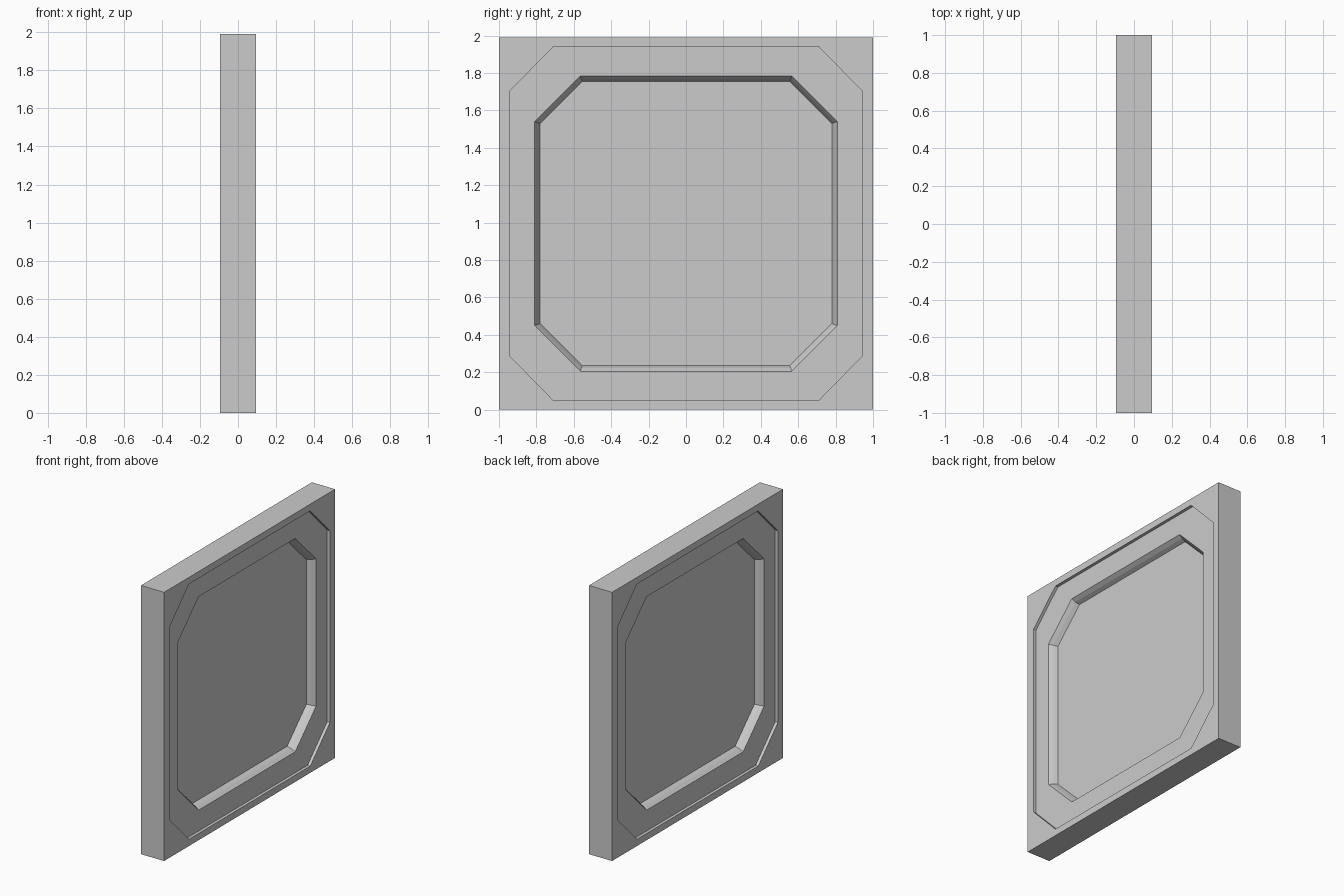
import bpy, bmesh

cube = bpy.data.objects.get("Cube")
if cube:
    bpy.data.objects.remove(cube, do_unlink=True)

MID_Z = 0.995     # half the height
HALF_X = 0.095    # half the thickness

grey = bpy.data.materials.new("light grey")
grey.use_nodes = True
colour = (0.6, 0.6, 0.6, 1)
grey.diffuse_color = colour
grey.node_tree.nodes["Principled BSDF"].inputs["Base Color"].default_value = colour


def octagon(bm, x, hy, hz, cy, cz):
    """Ring of eight vertices, two per corner, anticlockwise seen from +x."""
    pts = [(hy, cz), (cy, hz), (-cy, hz), (-hy, cz),
           (-hy, -cz), (-cy, -hz), (cy, -hz), (hy, -cz)]
    return [bm.verts.new((x, y, z + MID_Z)) for y, z in pts]


def bridge(bm, outer, inner):
    n = len(outer)
    for i in range(n):
        j = (i + 1) % n
        bm.faces.new((outer[i], outer[j], inner[j], inner[i]))


def panel_side(bm, side):
    """One recessed face of the panel; returns its square rim."""
    square = [bm.verts.new((side * HALF_X, y, z * MID_Z + MID_Z))
              for y, z in ((1, 1), (-1, 1), (-1, -1), (1, -1))]

    # Stepped octagonal recess: depth, half sizes, chamfer starts
    steps = [(0, 0.94, 0.945, 0.71, 0.71),
             (0.022, 0.94, 0.945, 0.71, 0.71),
             (0.022, 0.81, 0.79, 0.565, 0.545),
             (0.05, 0.793, 0.772, 0.56, 0.54),
             (0.08, 0.78, 0.76, 0.553, 0.535)]
    rings = [octagon(bm, side * (HALF_X - d), *size) for d, *size in steps]

    # Flat border between the square edge and the octagon
    for i, corner in enumerate(square):
        a, b, c = (rings[0][(2 * i + k) % 8] for k in range(3))
        bm.faces.new((corner, b, a))
        bm.faces.new((corner, square[(i + 1) % 4], c, b))

    # Recess walls, ledges and centre plate
    for outer, inner in zip(rings, rings[1:]):
        bridge(bm, outer, inner)
    bm.faces.new(rings[-1])
    return square


bm = bmesh.new()
bridge(bm, panel_side(bm, 1), panel_side(bm, -1))
bmesh.ops.recalc_face_normals(bm, faces=bm.faces[:])

mesh = bpy.data.meshes.new("recessed_panel")
bm.to_mesh(mesh)
bm.free()
mesh.materials.append(grey)
panel = bpy.data.objects.new("recessed_panel", mesh)
bpy.context.collection.objects.link(panel)
